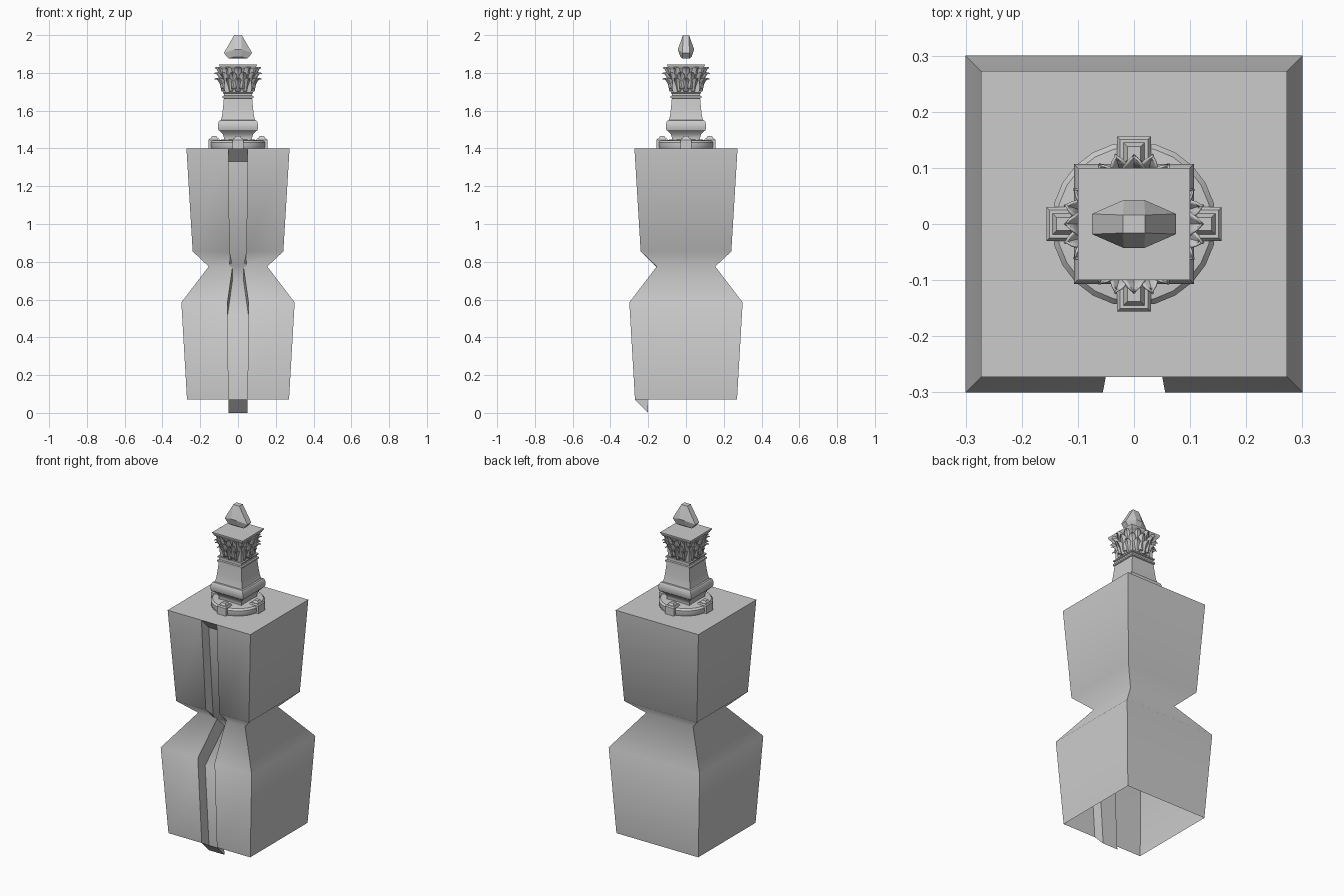
import bpy, bmesh, math
from mathutils import Vector

if "Cube" in bpy.data.objects:
    bpy.data.objects.remove(bpy.data.objects["Cube"])


def finish(bm, name, angle=None):
    bmesh.ops.recalc_face_normals(bm, faces=bm.faces[:])
    me = bpy.data.meshes.new(name)
    bm.to_mesh(me)
    bm.free()
    ob = bpy.data.objects.new(name, me)
    bpy.context.collection.objects.link(ob)
    if angle:
        bpy.ops.object.select_all(action='DESELECT')
        bpy.context.view_layer.objects.active = ob
        ob.select_set(True)
        bpy.ops.object.shade_smooth_by_angle(angle=math.radians(angle))
    return ob


def loft(bm, profile, sides, turn=0.0, scale=1.0):
    """Closed stack of regular polygons from (radius, z) pairs."""
    rings = []
    for r, z in profile:
        rings.append([bm.verts.new((scale * r * math.cos(turn + math.tau * i / sides),
                                    scale * r * math.sin(turn + math.tau * i / sides), z))
                      for i in range(sides)])
    for a, b in zip(rings, rings[1:]):
        for i in range(sides):
            j = (i + 1) % sides
            bm.faces.new((a[i], a[j], b[j], b[i]))
    bm.faces.new(rings[0][::-1])
    bm.faces.new(rings[-1])


def square_loft(name, profile, angle=30):
    bm = bmesh.new()
    # half-widths become corner radii
    loft(bm, [(h * math.sqrt(2), z) for h, z in profile], 4, math.pi / 4)
    return finish(bm, name, angle)


# Waisted square body, open underneath, with a sunken strip down the front
bm = bmesh.new()
levels = [(0.27, 0.07), (0.30, 0.585), (0.155, 0.775), (0.24, 0.855), (0.273, 1.40)]
rings, floor = [], []
for h, z in levels:
    w = h * 0.185
    rings.append([bm.verts.new((x, y, z)) for x, y in
                  ((-h, -h), (-w, -h), (w, -h), (h, -h), (h, h), (-h, h))])
    floor.append([bm.verts.new((x, -h + 0.07, z - 0.07)) for x in (-w, w)])
for k in range(len(levels) - 1):
    a, b, f, g = rings[k], rings[k + 1], floor[k], floor[k + 1]
    for i in (0, 2, 3, 4, 5):
        j = (i + 1) % 6
        bm.faces.new((a[i], a[j], b[j], b[i]))
    bm.faces.new((f[0], f[1], g[1], g[0]))
    bm.faces.new((a[1], f[0], g[0], b[1]))
    bm.faces.new((f[1], a[2], b[2], g[1]))
for ring, fl in ((rings[0], floor[0]), (rings[-1], floor[-1])):
    bm.faces.new((ring[1], ring[2], fl[1], fl[0]))
bm.faces.new(rings[-1])
for f in bm.faces:
    f.smooth = True
for e in bm.edges:
    z0, z1 = (v.co.z for v in e.verts)
    level = abs(z0 - z1) < 1e-4 and abs(e.verts[0].co.y - e.verts[1].co.y) < 1e-4
    across = abs(z0 - z1) < 1e-4 and abs(e.verts[0].co.x - e.verts[1].co.x) < 1e-4
    e.smooth = (level or across) and 0.1 < z0 < 1.3
finish(bm, "body")

# Round base plate
bm = bmesh.new()
loft(bm, [(0.143, 1.40), (0.147, 1.41), (0.147, 1.432), (0.138, 1.442), (0.08, 1.447)], 24)
finish(bm, "base_plate", 30)

# Four small blocks with raised caps around the plate
bm = bmesh.new()
for k in range(4):
    start = len(bm.verts)
    loft(bm, [(h * math.sqrt(2), z) for h, z in
              ((0.030, 1.40), (0.030, 1.445), (0.025, 1.452), (0.019, 1.452),
               (0.012, 1.465))], 4, math.pi / 4)
    new = list(bm.verts)[start:]
    a = k * math.pi / 2
    bmesh.ops.translate(bm, verts=new, vec=Vector((math.cos(a), math.sin(a), 0)) * 0.126)
finish(bm, "base_blocks")

# Square moulded pedestal and shaft
square_loft("pedestal", [
    (0.075, 1.442), (0.074, 1.455), (0.080, 1.475), (0.095, 1.49), (0.104, 1.498),
    (0.107, 1.51), (0.107, 1.525), (0.103, 1.54), (0.098, 1.548), (0.090, 1.55),
    (0.085, 1.57), (0.081, 1.60), (0.077, 1.64), (0.075, 1.665), (0.081, 1.668),
    (0.081, 1.677), (0.074, 1.68), (0.074, 1.69), (0.080, 1.693), (0.080, 1.70)])

# Flared square core ending in the flat top
square_loft("capital_core", [
    (0.070, 1.70), (0.072, 1.76), (0.078, 1.795), (0.086, 1.82), (0.092, 1.825),
    (0.100, 1.84), (0.100, 1.845)])


# Pointed curling leaves in three rows
def leaf(bm, ang, base_z, tip_z, r0, r1, half):
    n, m = 8, 2
    rows = []
    for i in range(n + 1):
        t = i / n
        w = half * (0.75 + 0.9 * t - 1.6 * t ** 2.6)
        w = max(w, 0.0015) * (1.0 if i % 2 else 0.9)
        r = r0 + (r1 - r0) * t ** 1.5
        z = base_z + (tip_z - base_z) * math.sin(t * 1.75) / math.sin(1.75)
        row = []
        for j in range(-m, m + 1):
            s = j / m
            rr = r - 0.010 * abs(s) * (1 - 0.5 * t)
            a = ang + s * w / r
            row.append(bm.verts.new((rr * math.cos(a), rr * math.sin(a),
                                     z + 0.006 * abs(s) * t)))
        rows.append(row)
    for a, b in zip(rows, rows[1:]):
        for j in range(2 * m):
            bm.faces.new((a[j], a[j + 1], b[j + 1], b[j]))


bm = bmesh.new()
count = 12
for base_z, tip_z, r0, r1, half, shift in (
        (1.702, 1.765, 0.088, 0.126, 0.023, 0.0),
        (1.715, 1.795, 0.094, 0.131, 0.025, 0.5),
        (1.740, 1.825, 0.092, 0.122, 0.024, 0.0)):
    for i in range(count):
        leaf(bm, (i + shift) * math.tau / count, base_z, tip_z, r0, r1, half)
leaves = finish(bm, "capital_leaves", 40)
solid = leaves.modifiers.new("thickness", 'SOLIDIFY')
solid.thickness = 0.004

# Faceted gem floating above the top
bm = bmesh.new()
for x, y, z in ((0.02, 0.016, 2.0), (0.075, 0.018, 1.905), (0.018, 0.043, 1.925),
                (0.05, 0.018, 1.876), (0.018, 0.03, 1.885)):
    for sx in (-1, 1):
        for sy in (-1, 1):
            bm.verts.new((sx * x, sy * y, z))
bmesh.ops.convex_hull(bm, input=bm.verts[:])
bmesh.ops.dissolve_limit(bm, angle_limit=0.02, verts=bm.verts[:], edges=bm.edges[:])
finish(bm, "gem")
